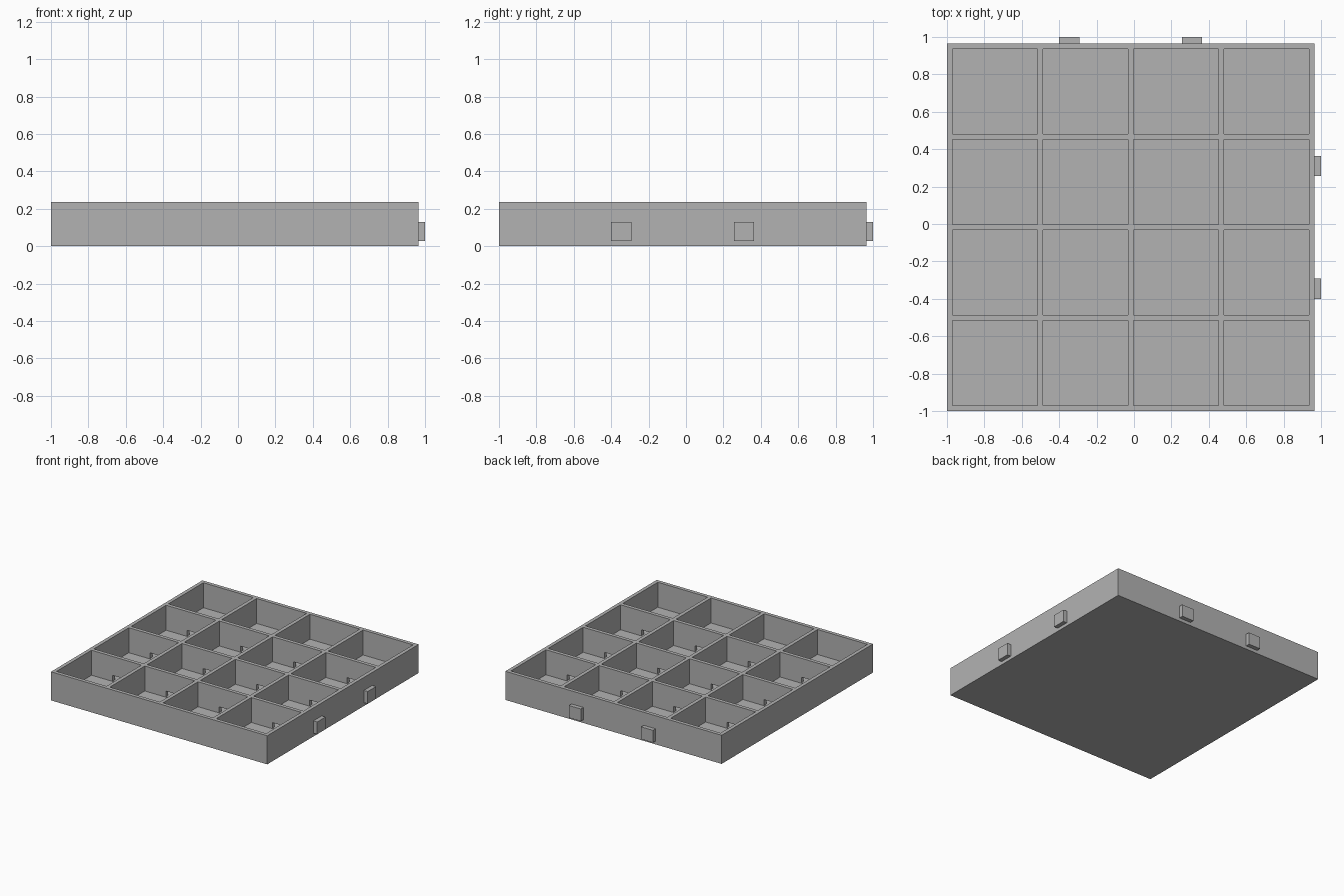
import bpy
import bmesh
from mathutils import Matrix, Vector

default = bpy.data.objects.get("Cube")
if default:
    bpy.data.objects.remove(default, do_unlink=True)

LOW, HIGH, TIP = -1.0, 0.966, 1.0      # tray edges and clip tips
HEIGHT, FLOOR, WALL = 0.235, 0.03, 0.03
COUNT = 4
PITCH = (HIGH - LOW - WALL) / COUNT
CELL = PITCH - WALL

grey = bpy.data.materials.new("plain grey")
grey.use_nodes = True
colour = (0.45, 0.45, 0.45, 1)
grey.diffuse_color = colour
for node in grey.node_tree.nodes:
    if node.type == "BSDF_PRINCIPLED":
        node.inputs["Base Color"].default_value = colour


def boxes(name, corners):
    """One object made of boxes, each given by its low and high corner."""
    bm = bmesh.new()
    for low, high in corners:
        low, high = Vector(low), Vector(high)
        place = Matrix.Translation((low + high) / 2) @ Matrix.Diagonal((high - low).to_4d())
        place[3][3] = 1
        bmesh.ops.create_cube(bm, size=1, matrix=place)
    mesh = bpy.data.meshes.new(name)
    bm.to_mesh(mesh)
    bm.free()
    mesh.materials.append(grey)
    obj = bpy.data.objects.new(name, mesh)
    bpy.context.collection.objects.link(obj)
    return obj


def cut(target, cutter):
    cutter.hide_render = True
    mod = target.modifiers.new(cutter.name, "BOOLEAN")
    mod.operation, mod.solver, mod.object = "DIFFERENCE", "EXACT", cutter
    bpy.context.view_layer.objects.active = target
    bpy.ops.object.modifier_apply(modifier=mod.name)
    bpy.data.objects.remove(cutter, do_unlink=True)


# Tray block, hollowed into a grid of square compartments
tray = boxes("compartment_tray", [((LOW, LOW, 0), (HIGH, HIGH, HEIGHT))])
starts = [LOW + WALL + i * PITCH for i in range(COUNT)]
cut(tray, boxes("compartment_cutter", [
    ((x, y, FLOOR), (x + CELL, y + CELL, HEIGHT + 0.1))
    for x in starts for y in starts]))

# Small openings through the middle of every inner divider
centres = [s + CELL / 2 for s in starts]
first, last = centres[0], centres[-1]
half, sill, head = 0.035, FLOOR + 0.003, 0.08
cut(tray, boxes("opening_cutter_y", [
    ((c - half, first, sill), (c + half, last, head)) for c in centres]))
cut(tray, boxes("opening_cutter_x", [
    ((first, c - half, sill), (last, c + half, head)) for c in centres]))

# Clips on the left side and the back
for i, c in enumerate((-0.346, 0.31), 1):
    a, b = c - 0.054, c + 0.054
    boxes(f"side_clip_{i}", [((HIGH, a, 0.027), (TIP, b, 0.128))])
    boxes(f"back_clip_{i}", [((a, HIGH, 0.027), (b, TIP, 0.128))])
